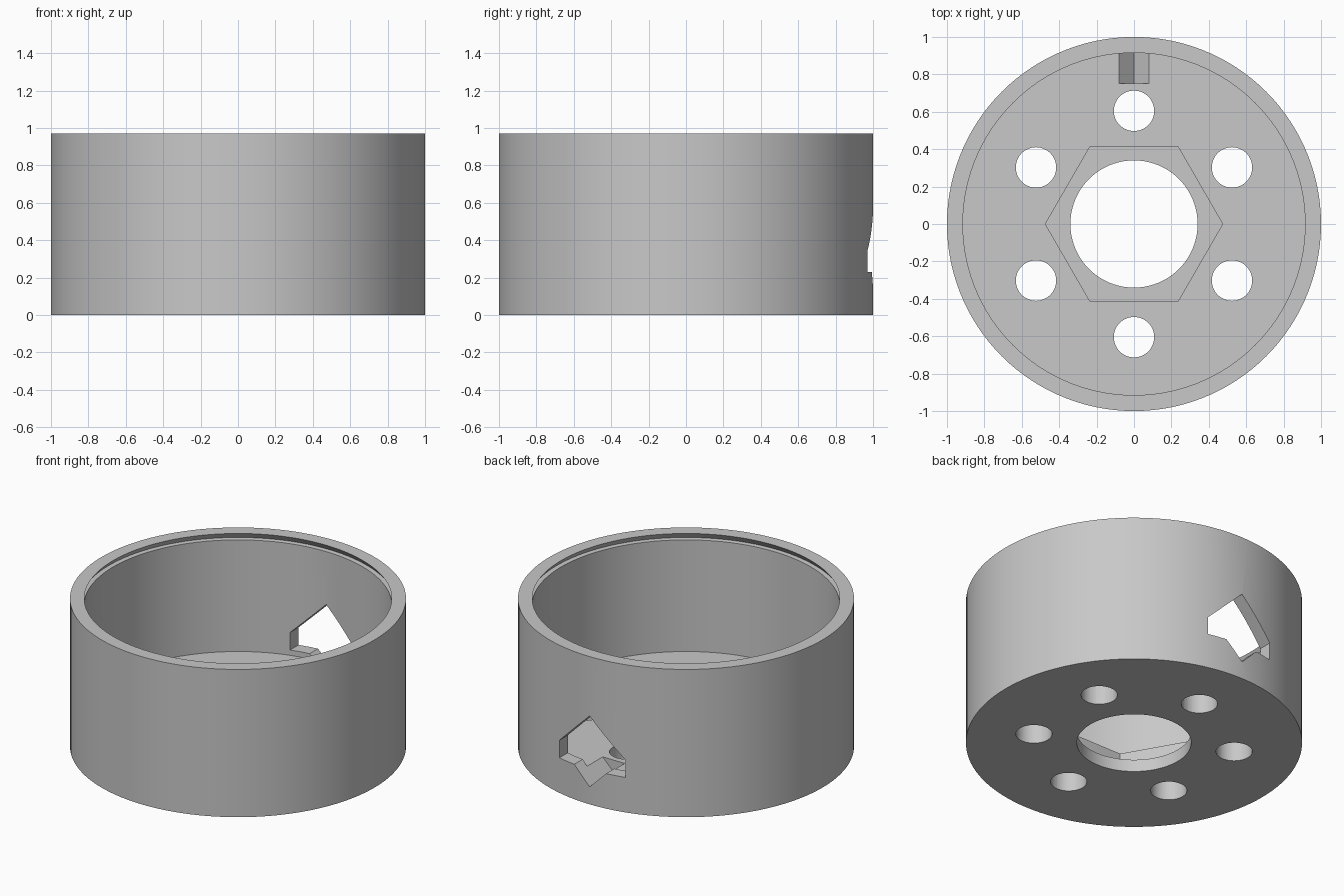
import bpy, bmesh, math
from mathutils import Matrix, Vector

if "Cube" in bpy.data.objects:
    bpy.data.objects.remove(bpy.data.objects["Cube"], do_unlink=True)

HEIGHT, FLOOR, LEDGE = 0.97, 0.195, 0.08
WALL_R, BORE_R = 0.915, 0.34

grey = bpy.data.materials.new("plain grey")
grey.use_nodes = True
grey.diffuse_color = (0.58, 0.58, 0.58, 1)
grey.node_tree.nodes["Principled BSDF"].inputs["Base Color"].default_value = grey.diffuse_color


def add_object(name, bm):
    bmesh.ops.recalc_face_normals(bm, faces=bm.faces)
    mesh = bpy.data.meshes.new(name)
    bm.to_mesh(mesh)
    bm.free()
    mesh.materials.append(grey)
    obj = bpy.data.objects.new(name, mesh)
    bpy.context.collection.objects.link(obj)
    return obj


def lathe(name, profile, steps):
    """Turn a closed (radius, height) profile around the z axis."""
    bm = bmesh.new()
    rings = []
    for i in range(steps):
        turn = Matrix.Rotation(math.tau * i / steps, 3, "Z")
        rings.append([bm.verts.new(turn @ Vector((r, 0, z))) for r, z in profile])
    n = len(profile)
    for i in range(steps):
        a, b = rings[i], rings[(i + 1) % steps]
        for j in range(n):
            k = (j + 1) % n
            bm.faces.new((a[j], b[j], b[k], a[k]))
    return add_object(name, bm)


def prism(name, points, sweep):
    """Close an outline and extrude it along a vector."""
    bm = bmesh.new()
    face = bm.faces.new([bm.verts.new(p) for p in points])
    grown = bmesh.ops.extrude_face_region(bm, geom=[face])["geom"]
    moved = [g for g in grown if isinstance(g, bmesh.types.BMVert)]
    bmesh.ops.translate(bm, verts=moved, vec=sweep)
    return add_object(name, bm)


def circle(radius, sides, z, cx=0, cy=0):
    return [(cx + radius * math.cos(math.tau * i / sides),
             cy + radius * math.sin(math.tau * i / sides), z) for i in range(sides)]


# Cup with a bored floor and an undercut snap groove below the rim
cup = lathe("cup_body", [
    (BORE_R, 0), (1, 0), (1, HEIGHT), (WALL_R, HEIGHT),
    (WALL_R + 0.03, HEIGHT - 0.04), (WALL_R, HEIGHT - 0.042),
    (WALL_R, FLOOR), (BORE_R, FLOOR)], 120)

# Hexagonal nut pocket in the floor
cutters = [prism("nut_pocket_cutter", circle(0.474, 6, LEDGE), (0, 0, 0.4))]

# Six bolt holes on a ring
for i in range(6):
    a = math.radians(30 + 60 * i)
    outline = circle(0.108, 48, -0.1, 0.605 * math.cos(a), 0.605 * math.sin(a))
    cutters.append(prism("bolt_hole_cutter", outline, (0, 0, 0.5)))

# Arrow-shaped cable opening through the back wall, its V foot cut into the floor
half = [(0.115, 0.23), (0.24, 0.23), (0.24, 0.345)]
outline = [(0, 0.115)] + half + [(0, 0.58)] + [(-x, z) for x, z in reversed(half)]
cutters.append(prism("cable_opening_cutter", [(x, 0.75, z) for x, z in outline], (0, 0.5, 0)))

bpy.context.view_layer.objects.active = cup
for cutter in cutters:
    mod = cup.modifiers.new(cutter.name, "BOOLEAN")
    mod.operation = "DIFFERENCE"
    mod.solver = "EXACT"
    mod.object = cutter
    bpy.ops.object.modifier_apply(modifier=mod.name)
    bpy.data.objects.remove(cutter, do_unlink=True)

# Smooth round walls with crisp edges
bpy.ops.object.select_all(action="DESELECT")
cup.select_set(True)
bpy.ops.object.shade_smooth_by_angle(angle=math.radians(25))
